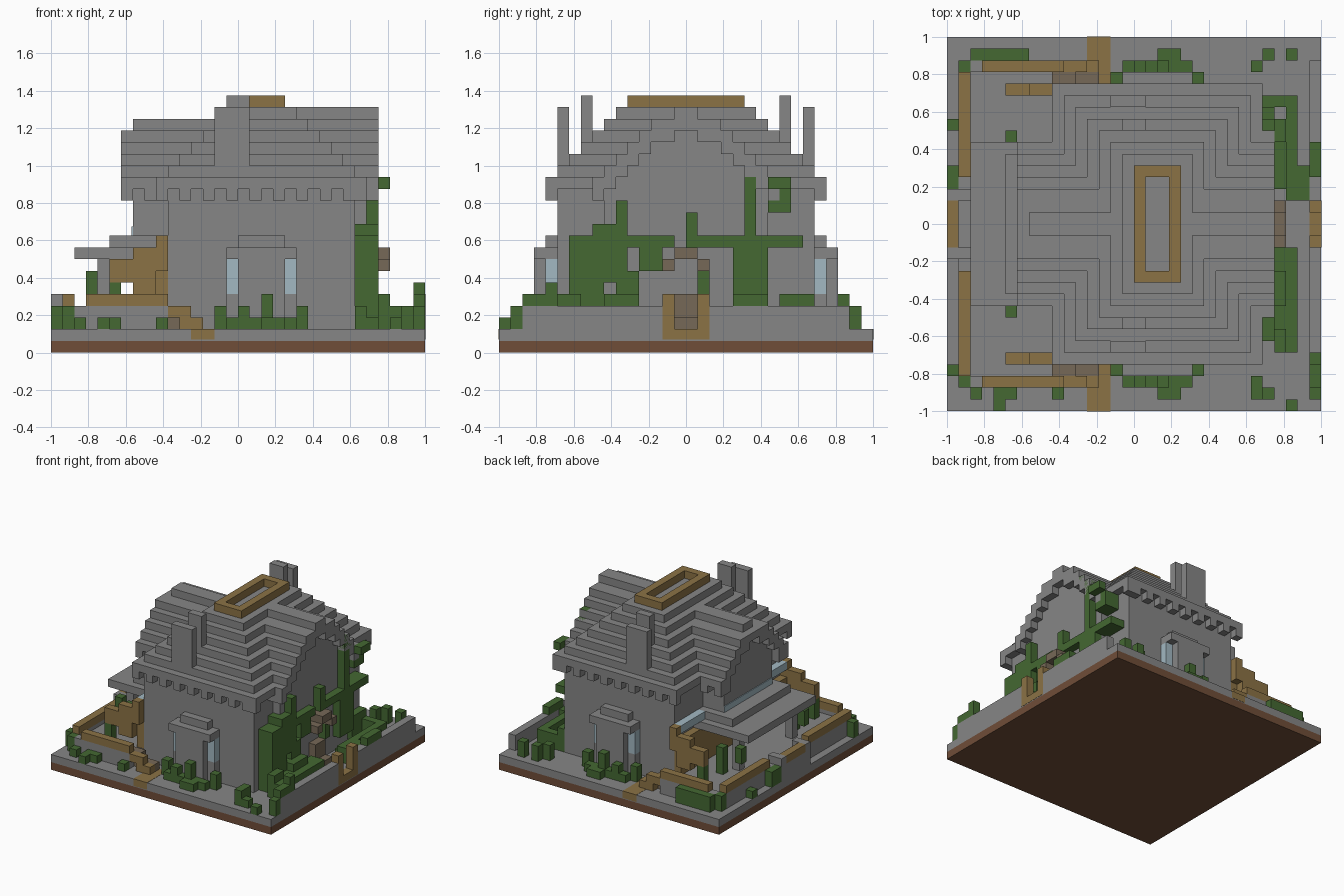
import bpy
import bmesh

UNIT = 1 / 16  # edge length of one building block

if "Cube" in bpy.data.objects:
    bpy.data.objects.remove(bpy.data.objects["Cube"])


def material(name, red, green, blue):
    mat = bpy.data.materials.new(name)
    mat.use_nodes = True
    color = (red, green, blue, 1)
    mat.diffuse_color = color
    mat.node_tree.nodes["Principled BSDF"].inputs["Base Color"].default_value = color
    return mat


stone = material("stone_grey", .24, .24, .24)
wood = material("timber", .26, .17, .06)
earth = material("earth_brown", .16, .075, .04)
leaf = material("leaf_green", .058, .14, .032)
glass = material("pale_glass", .36, .48, .54)
step = material("weathered_step", .18, .14, .095)


def part(name, mat, boxes, mirror=False):
    """Build one object from boxes (x0, x1, y0, y1, z0, z1) in block units."""
    bm = bmesh.new()
    boxes = list(boxes)
    if mirror:
        boxes += [(a, b, -d, -c, e, f) for a, b, c, d, e, f in boxes]
    for x0, x1, y0, y1, z0, z1 in boxes:
        made = bmesh.ops.create_cube(bm, size=1)["verts"]
        for v in made:
            v.co.x = (x1 if v.co.x > 0 else x0) * UNIT
            v.co.y = (y1 if v.co.y > 0 else y0) * UNIT
            v.co.z = (z1 if v.co.z > 0 else z0) * UNIT
    mesh = bpy.data.meshes.new(name)
    bm.to_mesh(mesh)
    bm.free()
    mesh.materials.append(mat)
    obj = bpy.data.objects.new(name, mesh)
    bpy.context.collection.objects.link(obj)
    return obj


def clumps(name, cells, mirror=False):
    """Foliage blocks given as (x, y, z, width, depth, height)."""
    part(name, leaf, [(x, x + w, y, y + d, z, z + h)
                      for x, y, z, w, d, h in cells], mirror)


# Ground slabs and side paths
part("earth_base", earth, [(-16, 16, -16, 16, 0, 1)])
part("stone_ground", stone, [(-16, 16, -16, 16, 1, 2)])
part("side_paths", wood, [(-4, -2, -16.03, -12, 1.1, 2.03)], mirror=True)

# House walls
part("house_walls", stone, [(-6, 10, -11, 11, 2, 14)])
part("right_wing_wall", stone, [(9, 11, -7, 7, 2, 14)])
part("left_wing_wall", stone, [(-9, -5, -5, 5, 10, 14)])


# Stepped roof: a hipped core crossed by two gabled wings
RIDGE = 20


def gable_half(level, ridge):
    if level > ridge:
        return 0
    return 1 if level == ridge else ridge + 2 - level


core, right_roof, left_roof = [], [], []
for level in range(14, RIDGE + 1):
    drop = RIDGE - level
    top = level + 1
    core.append((-1 - drop, 5 + drop, -6 - drop, 6 + drop, level, top))
    for boxes, ridge, inner, wall, tip in ((right_roof, RIDGE, 4, 11, 12),
                                           (left_roof, RIDGE - 1, 0, -9, -10)):
        half = gable_half(level, ridge)
        hollow = gable_half(level + 2, ridge)
        if not half:
            continue
        boxes.append((min(inner, wall), max(inner, wall), -half, half, level, top))
        if boxes is left_roof and level == ridge:
            continue
        # Overhanging rim beyond the gable wall
        for side in (-1, 1):
            near, far = sorted((side * hollow, side * half))
            boxes.append((min(wall, tip), max(wall, tip), near, far, level, top))
part("hipped_roof", stone, core)
part("right_gable_roof", stone, right_roof)
part("left_gable_roof", stone, left_roof)
part("roof_crown", wood, [(0, 1, -5, 5, 21, 22), (3, 4, -5, 5, 21, 22),
                          (1, 3, -5, -4, 21, 22), (1, 3, 4, 5, 21, 22)])

# Eave blocks
part("eave_blocks", stone,
     [(x, x + 1, -12, -11, 13, 14) for x in range(-7, 11, 2)], mirror=True)
part("gable_eave_blocks", stone,
     [(10, 12, -8, -7, 13, 14), (-10, -9, -7, -5, 13, 14),
      (-8, -7, -7, -5, 13, 14), (10, 11, -12, -11, 13, 14)], mirror=True)

# Paired chimney slabs on both slopes
part("chimneys", stone, [(-2, 1, -11, -10, 15, 21),
                         (-1, 1, -9, -8, 17, 22)], mirror=True)

# Bay windows on front and back
part("bay_body", stone, [(-1, 5, -12, -11, 2, 5), (0, 4, -13, -11, 2, 8),
                         (-1, 5, -13, -11, 8, 9), (0, 4, -12, -11, 9, 10)],
     mirror=True)
part("bay_windows", glass, [(-1, 0, -12, -11, 5, 8),
                            (4, 5, -12, -11, 5, 8)], mirror=True)

# Terrace, its low wall, rail and steps
part("terrace", stone, [(-14, -6, -13, 13, 2, 3.5)])
part("terrace_wall", stone, [(-15, -14, -13, -3, 2, 4), (-16, -14, -3, -2, 2, 5),
                             (-14, -6, -14, -13, 2, 4)], mirror=True)
part("terrace_rail", wood, [(-15, -14, -13, -4, 4, 5),
                            (-13, -6, -14, -13, 4, 5)], mirror=True)
part("left_gate", stone, [(-16, -15, -2, 2, 2, 4)])
part("left_gate_cap", wood, [(-16, -15, -2, 2, 4, 5)])
part("side_steps", step, [(-7, -5, -13, -12, 2, 4),
                          (-5, -3, -13, -12, 2, 3)], mirror=True)
part("step_rails", wood, [(-6, -4, -14, -13, 3, 4),
                          (-5, -3, -14, -13, 2, 3)], mirror=True)

# Porch roof, posts and timber backing
part("porch_roof", stone, [(-14, -6, -7, 7, 8, 9), (-11, -6, -6, 6, 9, 10)])
part("porch_posts", stone, [(-12, -11, -6, -5, 3, 8)], mirror=True)
part("porch_back_wall", wood, [(-7, -6, -11, 11, 3, 8)])
part("timber_braces", wood, [(-9, -6, -12, -11, 7, 9), (-7, -6, -12, -11, 9, 10),
                             (-9, -7, -12, -11, 5, 7), (-11, -9, -12, -11, 6, 8)],
     mirror=True)
part("side_glazing", glass, [(-7, -6, -11, -6, 9, 10)], mirror=True)
part("wing_glazing", glass, [(-9.1, -9, -5, 5, 10, 10.8)])

# Right boundary wall, gate and doorway
part("right_boundary_wall", stone, [(15, 16, -14, -2, 2, 4)], mirror=True)
part("right_gate", wood, [(15, 16.03, -2, -1, 1.1, 5),
                          (15, 16.03, -1, 0, 1.1, 2.03)], mirror=True)
part("right_door_steps", step, [(11, 12, -1, 1, 2, 5), (12, 13, -1, 1, 2, 3)])
part("door_canopy", step, [(11, 13, -1, 1, 8, 9), (11, 13, -2, -1, 7, 8),
                           (11, 13, 1, 2, 7, 8)])

# Climbing vines on the right wall
clumps("left_vines", [
    (11, -7, 9, 1, 6, 1), (10, -10, 8, 2, 4, 2), (11, -6, 9, 1, 1, 4),
    (11, -7, 6, 1, 2, 5), (10, -8, 9, 2, 1, 2), (11, -6, 4, 1, 2, 3),
    (11, -4, 7, 1, 2, 2), (11, -7, 2, 2, 3, 3)])
clumps("right_vines", [
    (11, 0, 9, 1, 7, 1), (10, 7, 9, 2, 3, 1), (11, 4, 4, 1, 3, 5),
    (11, 5, 9, 1, 1, 6), (11, 0, 10, 1, 1, 2), (11, 1, 5, 1, 1, 3),
    (11, 4, 17, 1, 1, 1), (11, 5, 15, 1, 1, 2), (11, 6, 15, 1, 1, 1),
    (10, 7, 12, 2, 2, 1), (12, 7, 14, 1, 2, 1), (10, 8, 12, 2, 1, 2)])

# Shrubs around the house
clumps("bay_shrubs", [
    (-1, -14, 2, 6, 1, 1), (-2, -13, 2, 1, 1, 2), (5, -13, 2, 1, 1, 2),
    (2, -15, 2, 2, 1, 1), (2, -14, 3, 1, 1, 2), (0, -14, 3, 1, 1, 1)],
    mirror=True)
clumps("right_shrubs", [
    (12, -11, 2, 2, 9, 2), (13, 2, 2, 1, 9, 2), (12, 3, 2, 1, 5, 1),
    (10, -10, 2, 2, 3, 6), (14, 2, 2, 1, 3, 2), (11, 10, 2, 3, 1, 2),
    (10, 8, 2, 1, 3, 3), (15, 4, 4, 1, 3, 1), (12, -11, 4, 1, 2, 1),
    (10, -15, 2, 1, 2, 2), (11, -15, 2, 1, 1, 1), (13, -16, 2, 1, 1, 1),
    (15, -15, 2, 1, 1, 2), (15, -14, 4, 1, 2, 1), (15, -12, 4, 1, 1, 2),
    (10, 13, 2, 1, 1, 2), (11, 14, 2, 1, 1, 2), (13, 14, 2, 1, 1, 2)])
clumps("terrace_shrubs", [
    (-15, -14, 2, 1, 1, 2), (-14, -15, 2, 1, 1, 1), (-12, -15, 2, 2, 1, 1),
    (-12, -16, 2, 1, 1, 1), (-7, -15, 2, 1, 1, 1), (-15, 13, 2, 1, 1, 2),
    (-14, 14, 2, 5, 1, 2), (-16, -13, 2, 1, 1, 2), (-16, 8, 2, 1, 1, 1),
    (-16, 3, 2, 1, 2, 2)])
clumps("terrace_planters", [(-11, -8, 3, 1, 1, 4), (-11, -12, 3, 1, 1, 3),
                            (-13, -7, 5, 1, 1, 2)], mirror=True)
